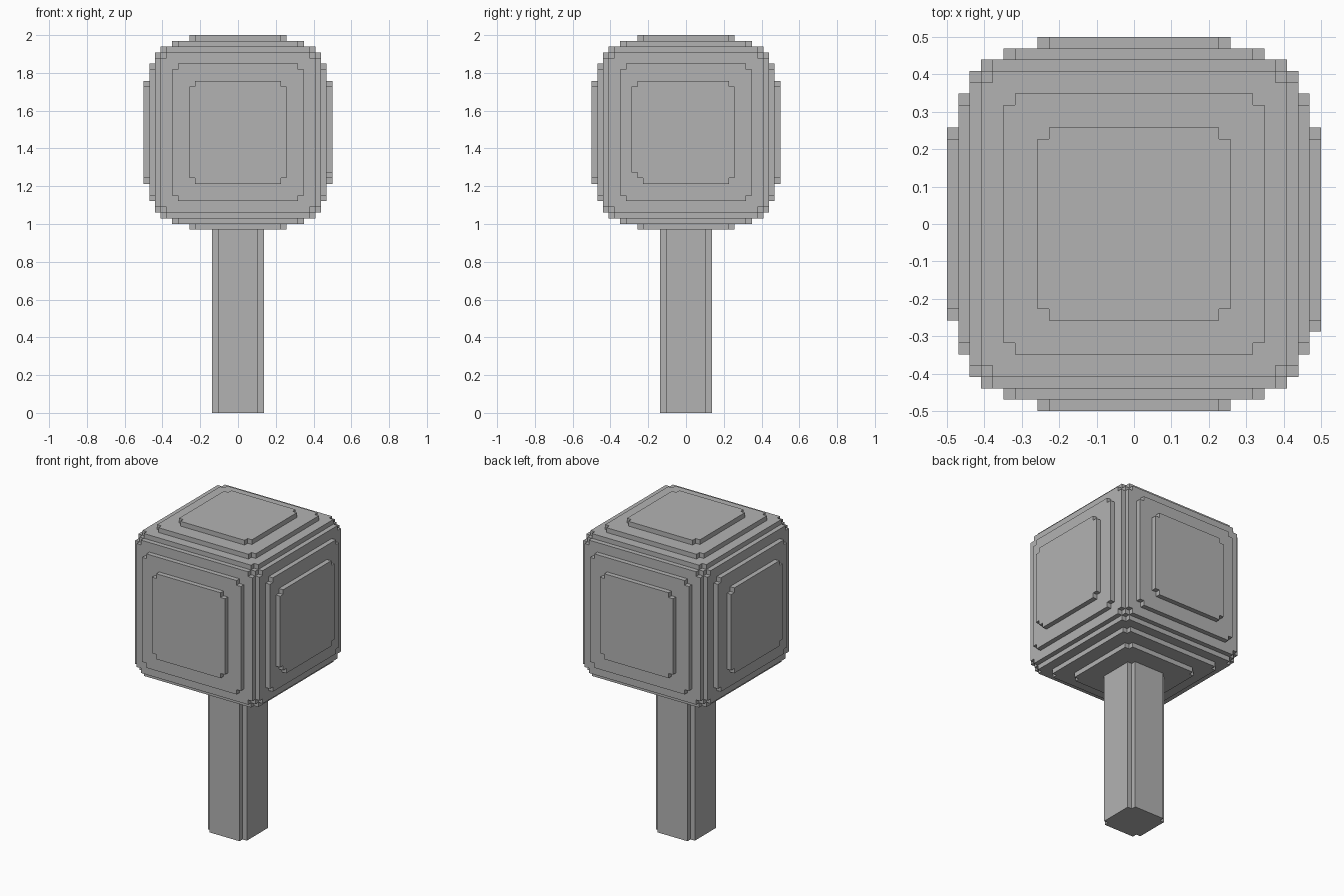
import bpy
import bmesh
from itertools import permutations, product
from mathutils import Vector

cube = bpy.data.objects.get("Cube")
if cube:
    bpy.data.objects.remove(cube, do_unlink=True)

UNIT = 2 / 66          # edge of one small block
HEAD_BASE = 32         # heights in blocks
HEAD_TALL = 34

grey = bpy.data.materials.new("plain_grey")
grey.use_nodes = True
grey.diffuse_color = (0.45, 0.45, 0.45, 1)
grey.node_tree.nodes["Principled BSDF"].inputs["Base Color"].default_value = (0.45, 0.45, 0.45, 1)


def fill(low, high):
    """All block positions from low up to, not including, high."""
    return set(product(*(range(a, b) for a, b in zip(low, high))))


def centred(rx, ry, rz):
    """Box of blocks reaching rx, ry, rz from the middle; the height is one block taller."""
    return fill((-rx, -ry, -rz - 1), (rx + 1, ry + 1, rz + 1))


def skin(name, blocks, lift, skip=None):
    """Outer surface of the blocks, with flat areas merged into single faces."""
    bm = bmesh.new()
    for block in blocks:
        for axis, sign in product(range(3), (-1, 1)):
            step = Vector((0, 0, 0))
            step[axis] = sign
            if tuple(int(c + s) for c, s in zip(block, step)) in blocks:
                continue
            if skip and step.z == skip[0] and block[2] == skip[1]:
                continue
            u, v = Vector((0, 0, 0)), Vector((0, 0, 0))
            u[(axis + 1) % 3] = 0.5
            v[(axis + 2) % 3] = 0.5 * sign
            mid = Vector(block) + Vector((0, 0, 0.5 + lift)) + step / 2
            ring = (mid - u - v, mid + u - v, mid + u + v, mid - u + v)
            bm.faces.new([bm.verts.new(p * UNIT) for p in ring])
    bmesh.ops.remove_doubles(bm, verts=bm.verts[:], dist=UNIT / 10)
    bmesh.ops.dissolve_limit(bm, angle_limit=0.01, verts=bm.verts[:], edges=bm.edges[:])
    mesh = bpy.data.meshes.new(name)
    bm.to_mesh(mesh)
    bm.free()
    mesh.materials.append(grey)
    obj = bpy.data.objects.new(name, mesh)
    bpy.context.collection.objects.link(obj)
    return obj


# Head: stepped plates on all six sides of a core
head = centred(13, 13, 13)
for reach in ((16, 8, 7), (15, 11, 10), (14, 13, 12)):
    for radii in permutations(reach):
        head |= centred(*radii)

# Left plate is a little wider towards the front
head |= fill((16, -9, -7), (17, -8, 8))
head |= fill((16, -8, 8), (17, -7, 9))
skin("head", head, HEAD_BASE + HEAD_TALL / 2)

# Stem: square post with notched corners, open where it meets the head
stem = fill((-4, -3, 0), (5, 4, HEAD_BASE)) | fill((-3, -4, 0), (4, 5, HEAD_BASE))
skin("stem", stem, 0, skip=(1, HEAD_BASE - 1))
